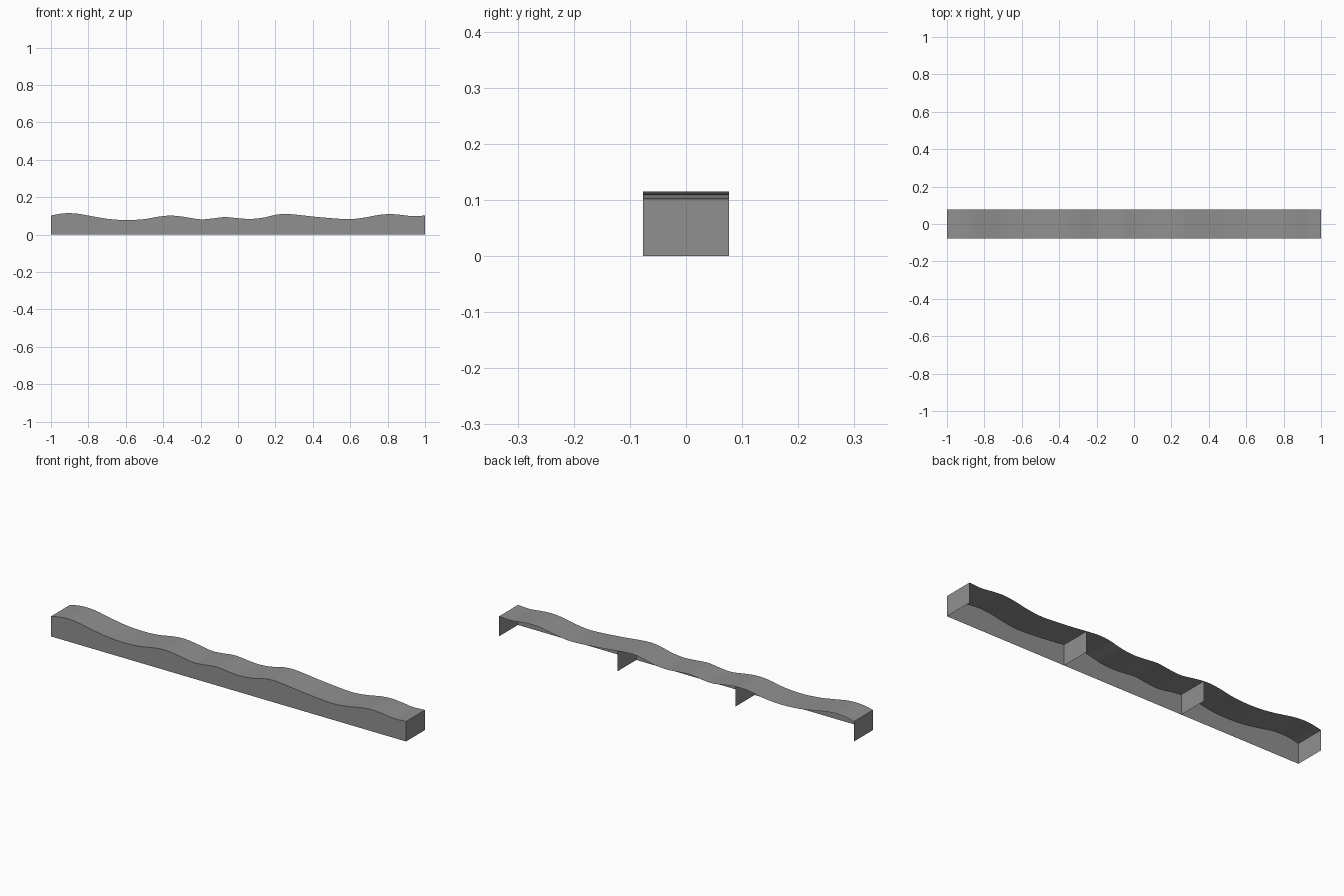
import bpy

if "Cube" in bpy.data.objects:
    bpy.data.objects.remove(bpy.data.objects["Cube"])

HALF_DEPTH = 0.0765
# Crest profile (x, z) of the wavy top
PROFILE = [(-1, .102), (-.95, .112), (-.9, .115), (-.85, .111), (-.8, .102), (-.7, .085),
           (-.6, .078), (-.5, .083), (-.42, .097), (-.36, .102), (-.3, .097),
           (-.2, .082), (-.14, .086), (-.07, .094), (0, .088), (.06, .084), (.13, .090),
           (.2, .106), (.25, .111), (.31, .107), (.4, .097), (.5, .088), (.6, .083),
           (.68, .092), (.75, .105), (.81, .110), (.87, .106), (.93, .099), (1, .102)]

# Dark grey material shared by all parts
grey = bpy.data.materials.new("dark_grey")
grey.diffuse_color = (0.28, 0.28, 0.28, 1)
grey.use_nodes = True
grey.node_tree.nodes["Principled BSDF"].inputs["Base Color"].default_value = grey.diffuse_color


def height(x):
    """Smooth Hermite interpolation through the profile."""
    n = len(PROFILE)
    i = next((k for k in range(n - 2) if x < PROFILE[k + 1][0]), n - 2)

    def slope(k):
        a, b = PROFILE[max(k - 1, 0)], PROFILE[min(k + 1, n - 1)]
        return (b[1] - a[1]) / (b[0] - a[0])

    (x0, z0), (x1, z1) = PROFILE[i], PROFILE[i + 1]
    d = x1 - x0
    t = (x - x0) / d
    return ((2*t**3 - 3*t**2 + 1) * z0 + (t**3 - 2*t**2 + t) * d * slope(i)
            + (3*t**2 - 2*t**3) * z1 + (t**3 - t**2) * d * slope(i + 1))


def strip(name, first, second):
    """Sheet of quads between two rows of points."""
    n = len(first)
    faces = [(i, i + 1, n + i + 1, n + i) for i in range(n - 1)]
    mesh = bpy.data.meshes.new(name)
    mesh.from_pydata(first + second, [], faces)
    mesh.materials.append(grey)
    obj = bpy.data.objects.new(name, mesh)
    bpy.context.collection.objects.link(obj)
    return obj


SEGMENTS = 96
xs = [-1 + 2 * i / SEGMENTS for i in range(SEGMENTS + 1)]
front_edge = [(x, -HALF_DEPTH, height(x)) for x in xs]
back_edge = [(x, HALF_DEPTH, height(x)) for x in xs]
base_edge = [(x, -HALF_DEPTH, 0) for x in xs]

# Wavy top sheet
top = strip("wavy_top", front_edge, back_edge)
top.data.shade_smooth()

# Front panel (the back and underside stay open)
strip("front_panel", base_edge, front_edge)

# End panels and two inner dividers, evenly spaced
for i in range(4):
    x = -1 + 2 * i / 3
    z = height(x)
    strip("end_panel" if i in (0, 3) else "divider",
          [(x, -HALF_DEPTH, 0), (x, HALF_DEPTH, 0)],
          [(x, -HALF_DEPTH, z), (x, HALF_DEPTH, z)])
